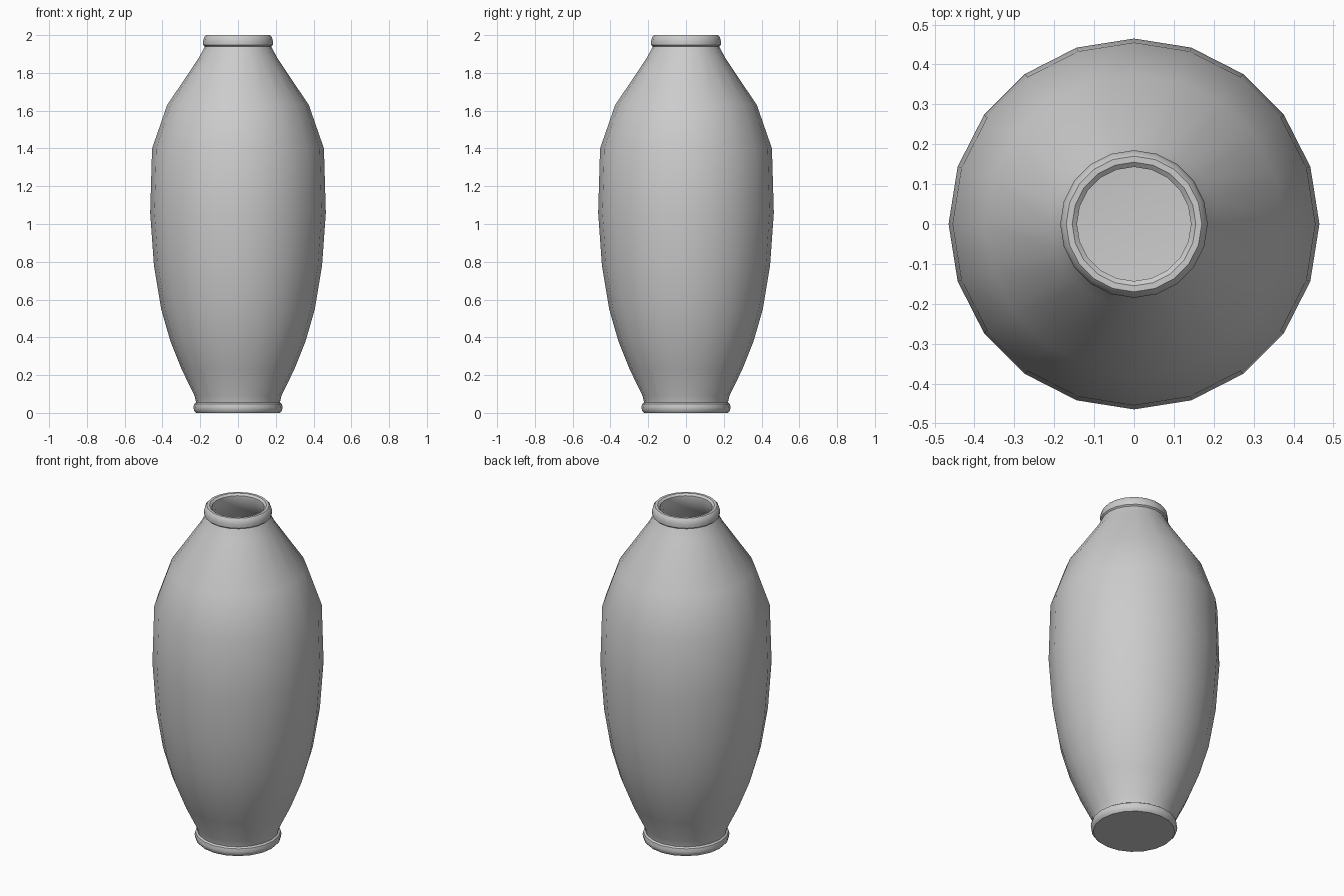
import bpy, bmesh, math

if "Cube" in bpy.data.objects:
    bpy.data.objects.remove(bpy.data.objects["Cube"])

SIDES = 20


def lathe(name, profile):
    """Spin a (radius, height) profile round z; radius 0 closes the end."""
    bm = bmesh.new()
    rings = []
    for r, z in profile:
        if r == 0:
            rings.append([bm.verts.new((0, 0, z))] * SIDES)
        else:
            angles = [2 * math.pi * i / SIDES for i in range(SIDES)]
            rings.append([bm.verts.new((r * math.cos(a), r * math.sin(a), z)) for a in angles])
    for low, high in zip(rings, rings[1:]):
        for i in range(SIDES):
            j = (i + 1) % SIDES
            corners = list(dict.fromkeys((low[i], low[j], high[j], high[i])))
            bm.faces.new(corners)
    bmesh.ops.recalc_face_normals(bm, faces=bm.faces)
    mesh = bpy.data.meshes.new(name)
    bm.to_mesh(mesh)
    bm.free()
    obj = bpy.data.objects.new(name, mesh)
    bpy.context.collection.objects.link(obj)
    bpy.ops.object.select_all(action='DESELECT')
    obj.select_set(True)
    bpy.context.view_layer.objects.active = obj
    bpy.ops.object.shade_smooth_by_angle(angle=math.radians(40))
    return obj


# Foot, shoulder and rolled lip of the outside
foot = [(0, 0), (0.222, 0), (0.233, 0.012), (0.236, 0.03), (0.232, 0.048), (0.222, 0.055)]
belly = [(0.230, 0.09), (0.298, 0.23), (0.358, 0.38), (0.407, 0.55), (0.445, 0.78),
         (0.465, 1.06), (0.455, 1.40), (0.375, 1.63), (0.207, 1.88)]
lip = [(0.176, 1.94), (0.184, 1.947), (0.185, 1.967), (0.180, 1.988), (0.170, 2.0)]

# Thin-walled inside, following the belly back down to the floor
inside = [(0.155, 2.0), (0.143, 1.99), (0.143, 1.94)]
inside += [(r - 0.022, z) for r, z in reversed(belly)] + [(0, 0.07)]

lathe("vase", foot + belly + lip + inside)
